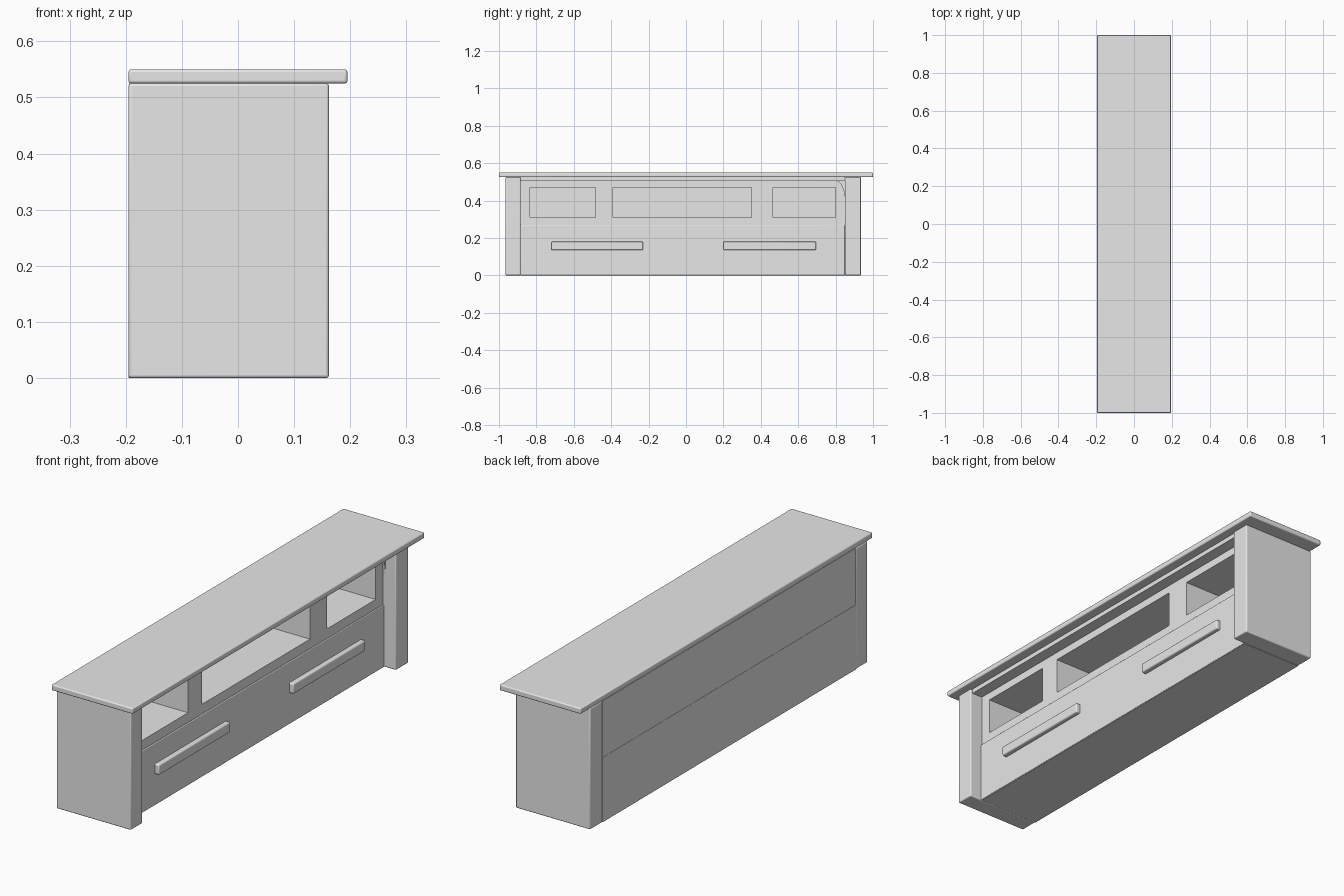
import bpy
import math

cube = bpy.data.objects.get("Cube")
if cube:
    bpy.data.objects.remove(cube, do_unlink=True)

# One plain grey finish
grey = bpy.data.materials.new("plain grey")
grey.use_nodes = True
grey.diffuse_color = (0.8, 0.8, 0.8, 1)
grey.node_tree.nodes["Principled BSDF"].inputs["Base Color"].default_value = (0.8, 0.8, 0.8, 1)


def finish(obj, bevel):
    obj.data.materials.append(grey)
    if bevel:
        mod = obj.modifiers.new("soft edges", 'BEVEL')
        mod.width = bevel
        mod.segments = 3
    bpy.ops.object.select_all(action='DESELECT')
    obj.select_set(True)
    bpy.context.view_layer.objects.active = obj
    bpy.ops.object.shade_smooth_by_angle(angle=math.radians(35))


def box(name, xs, ys, zs, bevel=0):
    bpy.ops.mesh.primitive_cube_add(size=1)
    obj = bpy.context.object
    obj.name = name
    obj.location = [sum(r) / 2 for r in (xs, ys, zs)]
    obj.scale = [r[1] - r[0] for r in (xs, ys, zs)]
    bpy.ops.object.transform_apply(location=True, rotation=False, scale=True)
    finish(obj, bevel)
    return obj


BACK, PANEL, POST = -0.194, 0.10, 0.162
LEFT, RIGHT = 0.85, -0.885          # inner faces of the end posts
FLOOR, CEILING = 0.31, 0.47         # open shelf heights

# Worktop and end posts
box("worktop", (-0.195, 0.195), (-1, 1), (0.525, 0.55), 0.005)
box("right_end_post", (-0.195, POST), (-0.965, RIGHT), (0, 0.525), 0.005)
box("left_end_post", (-0.195, POST), (LEFT, 0.935), (0, 0.525), 0.005)

# Carcass around the open shelves
span = (RIGHT, LEFT)
box("lower_body", (BACK, PANEL), span, (0, FLOOR))
box("back_panel", (BACK, -0.165), span, (FLOOR, CEILING))
box("shelf_ceiling", (BACK, PANEL), span, (CEILING, 0.525))
box("top_rail", (PANEL, 0.152), span, (0.505, 0.525))
dividers = {"right_cheek": (RIGHT, -0.835), "right_divider": (-0.485, -0.39),
            "left_divider": (0.35, 0.465), "left_cheek": (0.80, LEFT)}
for name, ys in dividers.items():
    box(name, (-0.165, PANEL), ys, (FLOOR, CEILING))

# Drawer front, rear lower panel and handles
box("drawer_front", (PANEL, 0.106), span, (0, 0.27), 0.003)
box("rear_lower_panel", (-0.195, BACK), span, (0, 0.28))
for name, ys in {"right_handle": (-0.72, -0.23), "left_handle": (0.20, 0.695)}.items():
    box(name, (0.10, 0.126), ys, (0.135, 0.18), 0.006)

# Small curved brace in the upper corner beside the left post
steps = 8
outline = [(LEFT, 0.505)]
for i in range(steps + 1):
    a = math.pi / 2 * i / steps
    outline.append((0.80 + 0.05 * math.sin(a), 0.40 + 0.105 * math.cos(a)))
count = len(outline)
verts = [(x, y, z) for x in (PANEL, 0.112) for y, z in outline]
faces = [list(range(count))[::-1], list(range(count, 2 * count))]
faces += [(i, (i + 1) % count, (i + 1) % count + count, i + count) for i in range(count)]
mesh = bpy.data.meshes.new("corner_brace")
mesh.from_pydata(verts, [], faces)
brace = bpy.data.objects.new("corner_brace", mesh)
bpy.context.collection.objects.link(brace)
bpy.context.view_layer.objects.active = brace
brace.select_set(True)
bpy.ops.object.mode_set(mode='EDIT')
bpy.ops.mesh.select_all(action='SELECT')
bpy.ops.mesh.normals_make_consistent(inside=False)
bpy.ops.object.mode_set(mode='OBJECT')
finish(brace, 0)
